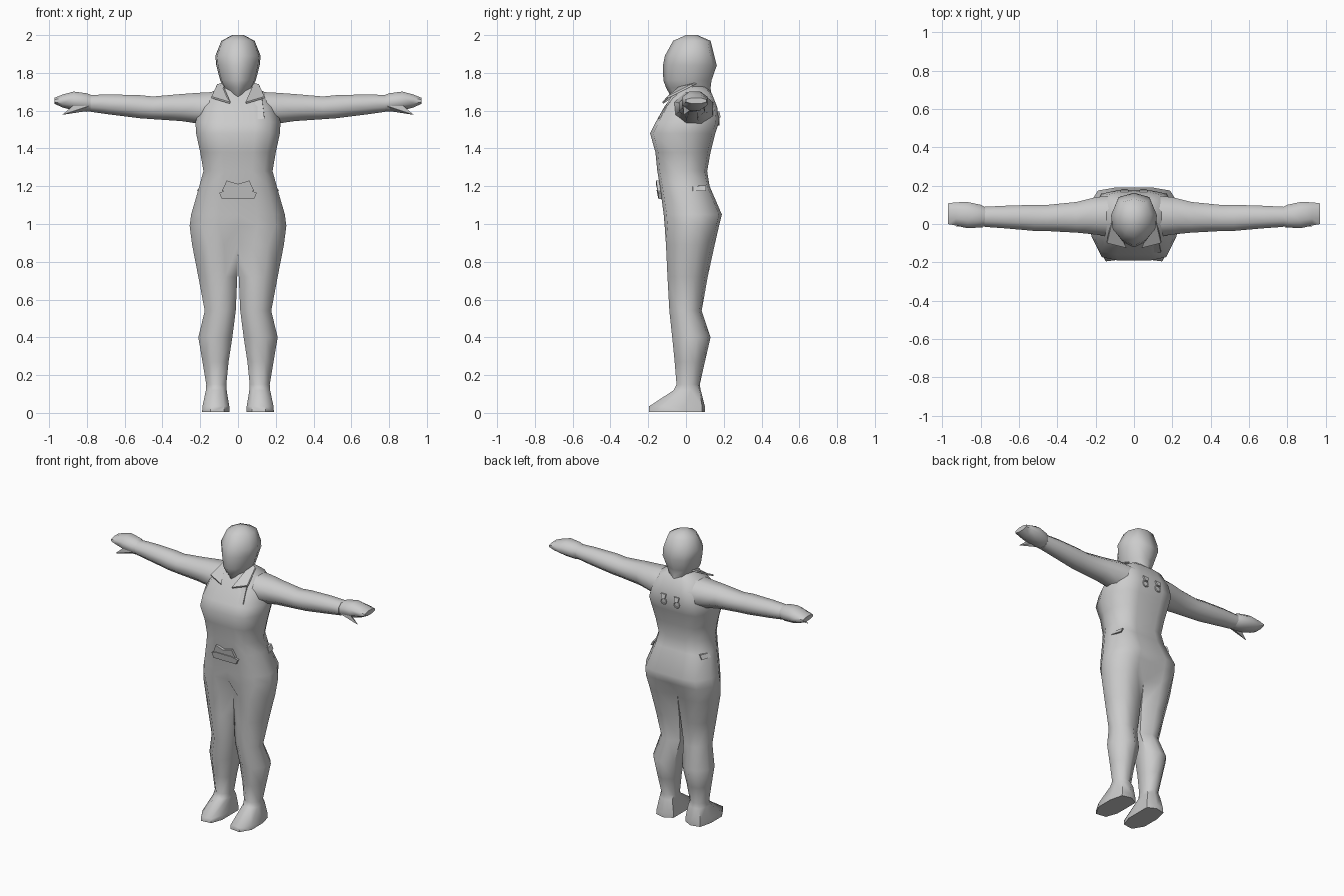
import bpy, bmesh, math
from mathutils import Vector

if "Cube" in bpy.data.objects:
    bpy.data.objects.remove(bpy.data.objects["Cube"])

grey = bpy.data.materials.new("plain grey")
grey.diffuse_color = (0.6, 0.6, 0.6, 1)
grey.use_nodes = True
grey.node_tree.nodes["Principled BSDF"].inputs["Base Color"].default_value = grey.diffuse_color


def finish(name, verts, faces, mirror=False, angle=60):
    me = bpy.data.meshes.new(name)
    me.from_pydata(verts, [], faces)
    bm = bmesh.new()
    bm.from_mesh(me)
    bmesh.ops.remove_doubles(bm, verts=bm.verts, dist=0.0005)
    bmesh.ops.recalc_face_normals(bm, faces=bm.faces)
    bm.to_mesh(me)
    bm.free()
    me.materials.append(grey)
    ob = bpy.data.objects.new(name, me)
    bpy.context.collection.objects.link(ob)
    bpy.ops.object.select_all(action='DESELECT')
    ob.select_set(True)
    bpy.context.view_layer.objects.active = ob
    bpy.ops.object.shade_smooth_by_angle(angle=math.radians(angle))
    if mirror:
        m = ob.modifiers.new("mirror", 'MIRROR')
        m.use_clip = True
        m.merge_threshold = 0.0005
    return ob


def loft(rings):
    n = len(rings[0])
    verts = [p for r in rings for p in r]
    faces = [(i * n + j, i * n + (j + 1) % n, (i + 1) * n + (j + 1) % n, (i + 1) * n + j)
             for i in range(len(rings) - 1) for j in range(n)]
    faces += [tuple(range(n)), tuple(range(len(verts) - n, len(verts)))]
    return verts, faces


def plate(name, pts, offset, mirror=False):
    # flat outline thickened by an offset vector
    o = Vector(offset)
    return finish(name, *loft([[Vector(p) for p in pts], [Vector(p) + o for p in pts]]),
                  mirror=mirror, angle=30)


# half body: outline templates (inner-to-outer, front-to-back), mirrored over x
TORSO = [(0, 0), (.4, 0), (.76, .05), (1, .36), (1, .64), (.76, .95), (.4, 1), (0, 1), (0, .5)]
LEG = [(0, .22), (.3, .01), (.66, 0), (1, .3), (1, .65), (.75, .93), (.4, 1), (0, .78), (0, .5)]
FOOT = [(0, .3), (.2, .03), (.7, 0), (1, .25), (1, .65), (.85, .95), (.4, 1), (0, .9), (0, .6)]
rows = [  # z, inner x, outer x, front y, back y, template
    (1.73, 0, .07, -.03, .10, TORSO), (1.695, 0, .15, -.06, .135, TORSO),
    (1.62, 0, .20, -.115, .165, TORSO), (1.54, 0, .225, -.16, .175, TORSO),
    (1.48, 0, .222, -.19, .155, TORSO), (1.38, 0, .20, -.162, .13, TORSO),
    (1.28, 0, .183, -.152, .112, TORSO), (1.20, 0, .205, -.138, .125, TORSO),
    (1.05, 0, .248, -.118, .19, TORSO), (.99, 0, .256, -.113, .175, TORSO),
    (.89, 0, .243, -.106, .152, LEG), (.72, .004, .21, -.098, .115, LEG),
    (.54, .012, .176, -.088, .083, LEG), (.40, .03, .21, -.073, .13, LEG),
    (.27, .05, .188, -.06, .10, LEG), (.15, .062, .168, -.05, .073, LEG),
    (.12, .06, .17, -.065, .078, FOOT), (.035, .046, .188, -.195, .1, FOOT),
    (.005, .046, .19, -.195, .1, FOOT)]
verts, faces, n = [], [], 9
for z, xi, xo, yf, yb, tpl in rows:
    verts += [(xi + u * (xo - xi), yf + v * (yb - yf), z) for u, v in tpl]
for i in range(len(rows) - 1):
    for j in range(n):
        if i < 10 and j >= 7:      # no inner wall above the crotch
            continue
        k = (j + 1) % n
        faces.append((i * n + j, i * n + k, (i + 1) * n + k, (i + 1) * n + j))
faces += [(98, 97, 90), tuple(range(len(verts) - n, len(verts)))]
finish("body", verts, faces, mirror=True)

# arms and hands: rings of eight along x
OCT = [(math.cos(a), math.sin(a)) for a in [math.pi / 8 + k * math.pi / 4 for k in range(8)]]


def limb(name, data):
    rings = []
    for x, y0, y1, z0, z1 in data:
        s = .5 / math.cos(math.pi / 8)
        rings.append([(x, (y0 + y1) / 2 + c * s * (y1 - y0), (z0 + z1) / 2 + d * s * (z1 - z0))
                      for c, d in OCT])
    return finish(name, *loft(rings), mirror=True)


limb("arm", [(.10, -.07, .15, 1.50, 1.70), (.20, -.055, .14, 1.53, 1.695),
             (.30, -.045, .115, 1.545, 1.688), (.45, -.037, .10, 1.555, 1.675),
             (.52, -.036, .10, 1.56, 1.682), (.68, -.022, .095, 1.58, 1.686),
             (.78, -.015, .09, 1.594, 1.683)])
limb("hand", [(.765, -.005, .083, 1.60, 1.678), (.80, -.018, .10, 1.594, 1.692),
              (.87, -.022, .115, 1.602, 1.701), (.93, -.008, .113, 1.617, 1.685),
              (.972, .0, .108, 1.637, 1.668)])
# thumb
base = [(.79, -.02, 1.625), (.84, .035, 1.61), (.87, -.015, 1.63), (.80, .02, 1.598)]
finish("thumb", base + [(.93, -.012, 1.578)],
       [(0, 1, 4), (1, 2, 4), (2, 0, 4), (0, 3, 4), (3, 1, 4), (0, 2, 1)], mirror=True)

# head: half rings, mirrored over x
HEAD = [(0, 0), (.5, .1), (.92, .32), (1, .6), (.7, .92), (0, 1)]
head_rows = [(2.0, .03, 0, .06), (1.97, .088, -.068, .13), (1.89, .12, -.112, .15),
             (1.84, .115, -.122, .163), (1.76, .094, -.12, .135), (1.72, .075, -.105, .13),
             (1.685, .045, -.085, .135), (1.64, .04, -.05, .135)]
hv = [(w * u, f + v * (b - f), z) for z, w, f, b in head_rows for u, v in HEAD]
hf = [(i * 6 + j, i * 6 + j + 1, i * 6 + j + 7, i * 6 + j + 6)
      for i in range(len(head_rows) - 1) for j in range(5)]
finish("head", hv, hf + [tuple(range(6))], mirror=True)

# collar flaps
plate("collar_flap", [(.06, .06, 1.755), (.075, -.04, 1.725), (.04, -.125, 1.645),
                      (.14, -.10, 1.675), (.11, .03, 1.74)], (.004, .004, -.008), mirror=True)
# chest strap on one side
plate("chest_strap", [(.085, -.075, 1.68), (.125, -.075, 1.68), (.14, -.148, 1.558),
                      (.10, -.148, 1.555)], (0, .03, .012))
# belt buckle: lower band and upper crest
plate("buckle_band", [(-.10, -.146, 1.165), (-.085, -.146, 1.132), (.085, -.146, 1.132),
                      (.10, -.146, 1.165), (.06, -.156, 1.18), (-.06, -.156, 1.18)], (0, .04, 0))
plate("buckle_crest", [(-.085, -.15, 1.175), (-.06, -.158, 1.23), (0, -.16, 1.212),
                       (.06, -.158, 1.23), (.085, -.15, 1.175)], (0, .04, 0))
# small hip pouches
plate("hip_pouch", [(.19, .03, 1.20), (.17, .10, 1.205), (.185, .10, 1.175), (.205, .03, 1.175)],
      (.012, .006, 0), mirror=True)

# back ring ornaments with pendants
for s, side in ((-1, "left"), (1, "right")):
    bpy.ops.mesh.primitive_torus_add(major_radius=.02, minor_radius=.005, major_segments=12,
                                     minor_segments=6, location=(s * .05, .174, 1.545),
                                     rotation=(math.pi / 2, 0, 0))
    ring = bpy.context.object
    ring.name = side + "_back_ring"
    ring.data.materials.append(grey)
    bpy.ops.object.shade_smooth_by_angle(angle=math.radians(60))
    plate(side + "_back_pendant", [(s * .05 - .02, .165, 1.595), (s * .05 + .02, .165, 1.595),
                                   (s * .05 + .012, .172, 1.563), (s * .05 - .012, .172, 1.563)],
          (0, .012, 0))
